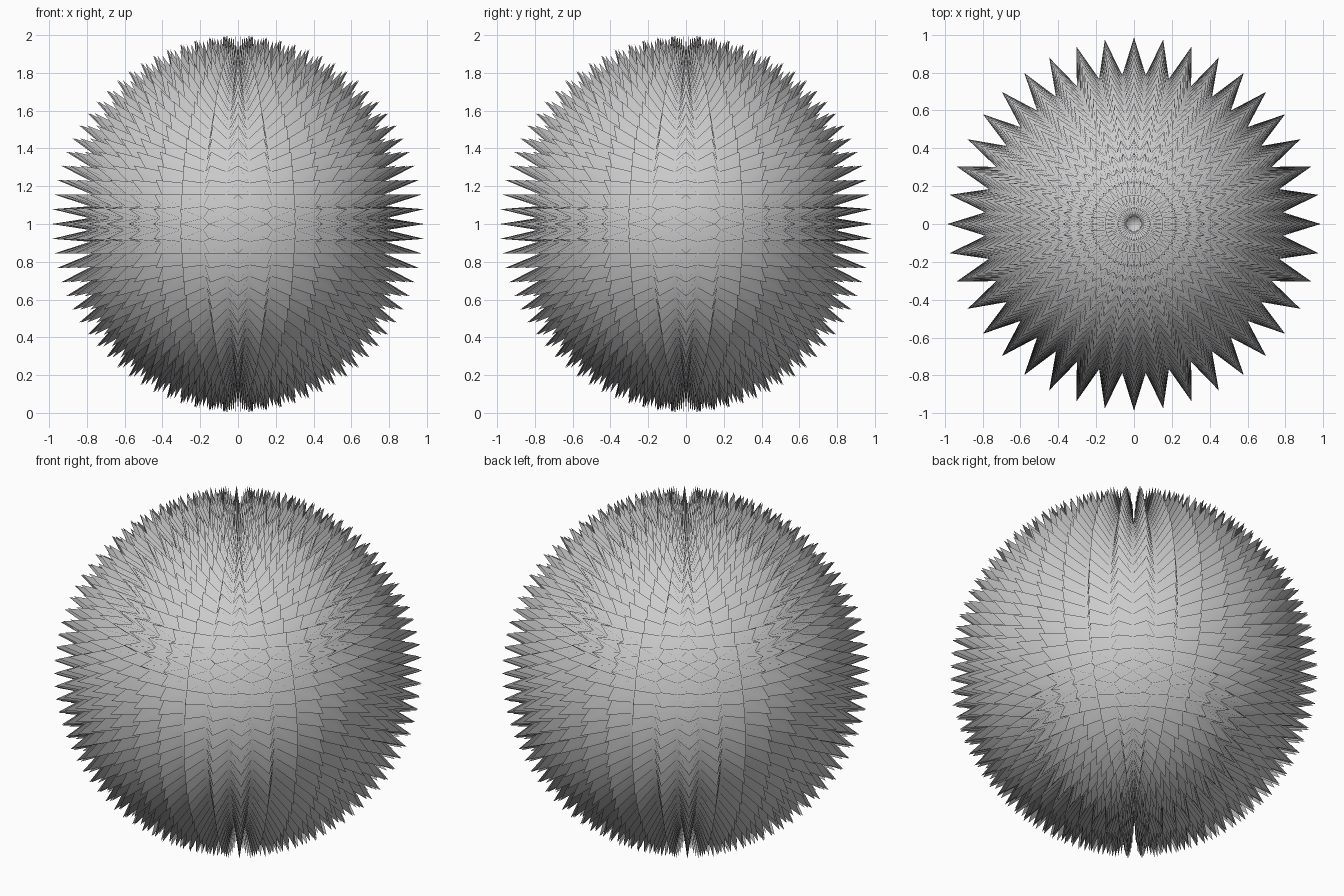
import bpy, bmesh
from math import sin, cos, radians
from mathutils import Vector

if "Cube" in bpy.data.objects:
    bpy.data.objects.remove(bpy.data.objects["Cube"])

COLS = 40          # spikes around each ring
STEPS = 40         # polar steps from top to bottom
BASE_R = 0.80      # core radius (valleys between spikes)
TIP_R = 1.0        # radius of spike tips
FLAT = 0.987       # sideways scale, very slightly narrower than tall


def polar(r, i, k):
    """Point on a sphere: i = column, k = polar step."""
    a = radians(i * 360 / COLS)
    p = radians(k * 180 / STEPS)
    s = r * sin(p) * FLAT
    return Vector((s * cos(a), s * sin(a), 1 + r * cos(p)))


bm = bmesh.new()

# Core grid: corners lie half a step away from the spike axes
grid = [[bm.verts.new(polar(BASE_R, i + 0.5, k + 0.5)) for i in range(COLS)]
        for k in range(STEPS)]

# One four-sided spike on every cell of the grid, wound to face outward
for k in range(1, STEPS):
    for i in range(COLS):
        tip = bm.verts.new(polar(TIP_R, i, k))
        ring = [grid[k - 1][i - 1], grid[k][i - 1], grid[k][i], grid[k - 1][i]]
        for n in range(4):
            bm.faces.new((ring[n], ring[(n + 1) % 4], tip))

# Small caps at both poles
bm.faces.new(grid[0])
bm.faces.new(grid[-1][::-1])

# Smooth shading all over
for f in bm.faces:
    f.smooth = True

mesh = bpy.data.meshes.new("spiky_ball")
bm.to_mesh(mesh)
bm.free()
ball = bpy.data.objects.new("spiky_ball", mesh)
bpy.context.collection.objects.link(ball)
